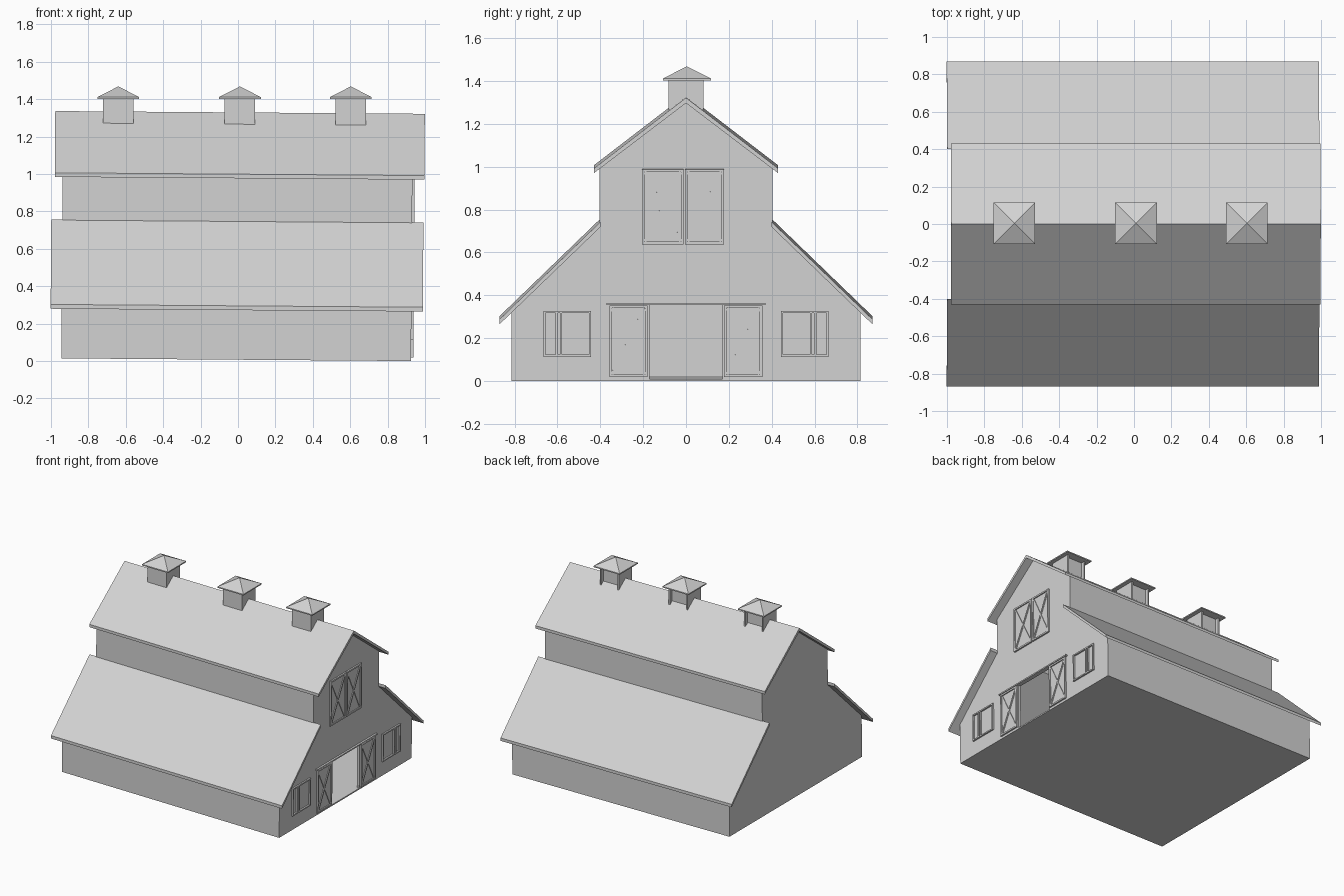
import bpy, bmesh
from mathutils import Matrix, Vector

cube = bpy.data.objects.get("Cube")
if cube:
    bpy.data.objects.remove(cube, do_unlink=True)

grey = bpy.data.materials.new("light_grey")
grey.use_nodes = True
GREY = (0.65, 0.65, 0.65, 1)
grey.diffuse_color = GREY
grey.node_tree.nodes["Principled BSDF"].inputs["Base Color"].default_value = GREY

# The barn leans very slightly along its length, pivoting on the door end
WALL_X = 0.925
TILT = (Matrix.Translation((WALL_X, 0, 0)) @ Matrix.Rotation(0.0075, 4, 'Y')
        @ Matrix.Translation((-WALL_X, 0, 0)))


def add_prism(bm, outline, vector):
    """Extrude a closed outline of 3D points along a vector."""
    face = bm.faces.new([bm.verts.new(p) for p in outline])
    made = bmesh.ops.extrude_face_region(bm, geom=[face], use_keep_orig=True)["geom"]
    verts = [g for g in made if isinstance(g, bmesh.types.BMVert)]
    bmesh.ops.translate(bm, verts=verts, vec=vector)


def finish(bm, name, tilt=True):
    bmesh.ops.recalc_face_normals(bm, faces=bm.faces)
    mesh = bpy.data.meshes.new(name)
    bm.to_mesh(mesh)
    bm.free()
    mesh.materials.append(grey)
    if tilt:
        mesh.transform(TILT)
    obj = bpy.data.objects.new(name, mesh)
    bpy.context.collection.objects.link(obj)
    return obj


def end_prism(name, outline, x0, x1):
    """Outline in y, z run along the length of the barn."""
    bm = bmesh.new()
    add_prism(bm, [(x0, y, z) for y, z in outline], (x1 - x0, 0, 0))
    return finish(bm, name)


def rect(y0, y1, z0, z1):
    return [(y0, z0), (y1, z0), (y1, z1), (y0, z1)]


def mirrored(half):
    return half + [(-y, z) for y, z in reversed(half) if y > 0]


# Hollow barn body with a doorway in one gable
half = [(0.815, 0), (0.815, 0.325), (0.403, 0.725), (0.403, 0.995), (0, 1.305)]
inner = [(0.795, 0.01), (0.795, 0.305), (0.383, 0.705), (0.383, 0.975), (0, 1.27)]
body = end_prism("barn_body", mirrored(half), -0.945, WALL_X)
cutters = [end_prism("interior_cutter", mirrored(inner), -0.925, WALL_X - 0.02),
           end_prism("doorway_cutter", rect(-0.17, 0.17, 0.01, 0.355), 0.85, 1.0)]
for cutter in cutters:
    cutter.hide_render = True
    mod = body.modifiers.new("cut", 'BOOLEAN')
    mod.operation, mod.solver, mod.object = 'DIFFERENCE', 'EXACT', cutter
bpy.context.view_layer.update()
cut_mesh = bpy.data.meshes.new_from_object(
    body.evaluated_get(bpy.context.evaluated_depsgraph_get()))
body.modifiers.clear()
body.data = cut_mesh
for cutter in cutters:
    bpy.data.objects.remove(cutter, do_unlink=True)

# Roof slabs on both sides
for side, s in (("back", 1), ("front", -1)):
    low = [(0.4, 0.742), (0.87, 0.288), (0.87, 0.265), (0.4, 0.718)]
    top = [(0, 1.322), (0.43, 0.992), (0.43, 0.97), (0, 1.297)]
    end_prism(f"lower_roof_{side}", [(s * y, z) for y, z in low], -1.004, 0.986)
    end_prism(f"upper_roof_{side}", [(s * y, z) for y, z in top], -0.987, 0.989)


def add_bar(bm, a, b, width, depth):
    """Flat batten on the gable from a to b, given in y, z."""
    a, b = Vector(a), Vector(b)
    d = (b - a).normalized()
    n = Vector((-d.y, d.x)) * width / 2
    add_prism(bm, [(WALL_X, p.x, p.y) for p in (a + n, b + n, b - n, a - n)],
              (depth, 0, 0))


def add_frame(bm, y0, y1, z0, z1, w=0.012, depth=0.012):
    h = w / 2
    for z in (z0 + h, z1 - h):
        add_bar(bm, (y0, z), (y1, z), w, depth)
    for y in (y0 + h, y1 - h):
        add_bar(bm, (y, z0 + w), (y, z1 - w), w, depth)


def braced_door(name, y0, y1, z0, z1):
    bm = bmesh.new()
    add_prism(bm, [(WALL_X, y, z) for y, z in rect(y0, y1, z0, z1)], (0.004, 0, 0))
    add_frame(bm, y0, y1, z0, z1)
    i = 0.014
    add_bar(bm, (y0 + i, z0 + i), (y1 - i, z1 - i), 0.012, 0.01)
    add_bar(bm, (y0 + i, z1 - i), (y1 - i, z0 + i), 0.012, 0.009)
    finish(bm, name)


# Sliding doors with their rail, and the loft doors
braced_door("sliding_door_front", -0.358, -0.18, 0.018, 0.352)
braced_door("sliding_door_back", 0.178, 0.356, 0.018, 0.352)
braced_door("loft_door_front", -0.205, -0.012, 0.638, 0.988)
braced_door("loft_door_back", -0.004, 0.177, 0.638, 0.988)
rail = bmesh.new()
add_bar(rail, (-0.37, 0.36), (0.37, 0.36), 0.01, 0.015)
finish(rail, "door_rail")

# Windows with an off-centre double mullion
for side, s in (("back", 1), ("front", -1)):
    bm = bmesh.new()
    y0, y1 = sorted((s * 0.443, s * 0.665))
    add_frame(bm, y0, y1, 0.113, 0.327, 0.01)
    for y in (0.583, 0.603):
        add_bar(bm, (s * y, 0.123), (s * y, 0.317), 0.01, 0.012)
    finish(bm, f"window_{side}")

# Cupolas along the ridge, each with a recessed back face
for i, cx in enumerate((-0.64, 0.01, 0.603)):
    bm = bmesh.new()
    r, j = 0.082, 0.07
    plan = [(-r, -r), (r, -r), (r, r), (j, r), (j, 0.055), (-j, 0.055), (-j, r), (-r, r)]
    add_prism(bm, [(cx + x, y, 1.262) for x, y in plan], (0, 0, 0.146))
    finish(bm, f"cupola_body_{i + 1}", tilt=False)

    bm = bmesh.new()
    e = 0.112
    corners = [(-e, -e), (e, -e), (e, e), (-e, e)]
    low, eave = [[bm.verts.new((cx + x, y + 0.004, z)) for x, y in corners]
                 for z in (1.402, 1.411)]
    tip = bm.verts.new((cx, 0.004, 1.468))
    bm.faces.new(low)
    for k in range(4):
        n = (k + 1) % 4
        bm.faces.new((low[k], low[n], eave[n], eave[k]))
        bm.faces.new((eave[k], eave[n], tip))
    finish(bm, f"cupola_roof_{i + 1}", tilt=False)
